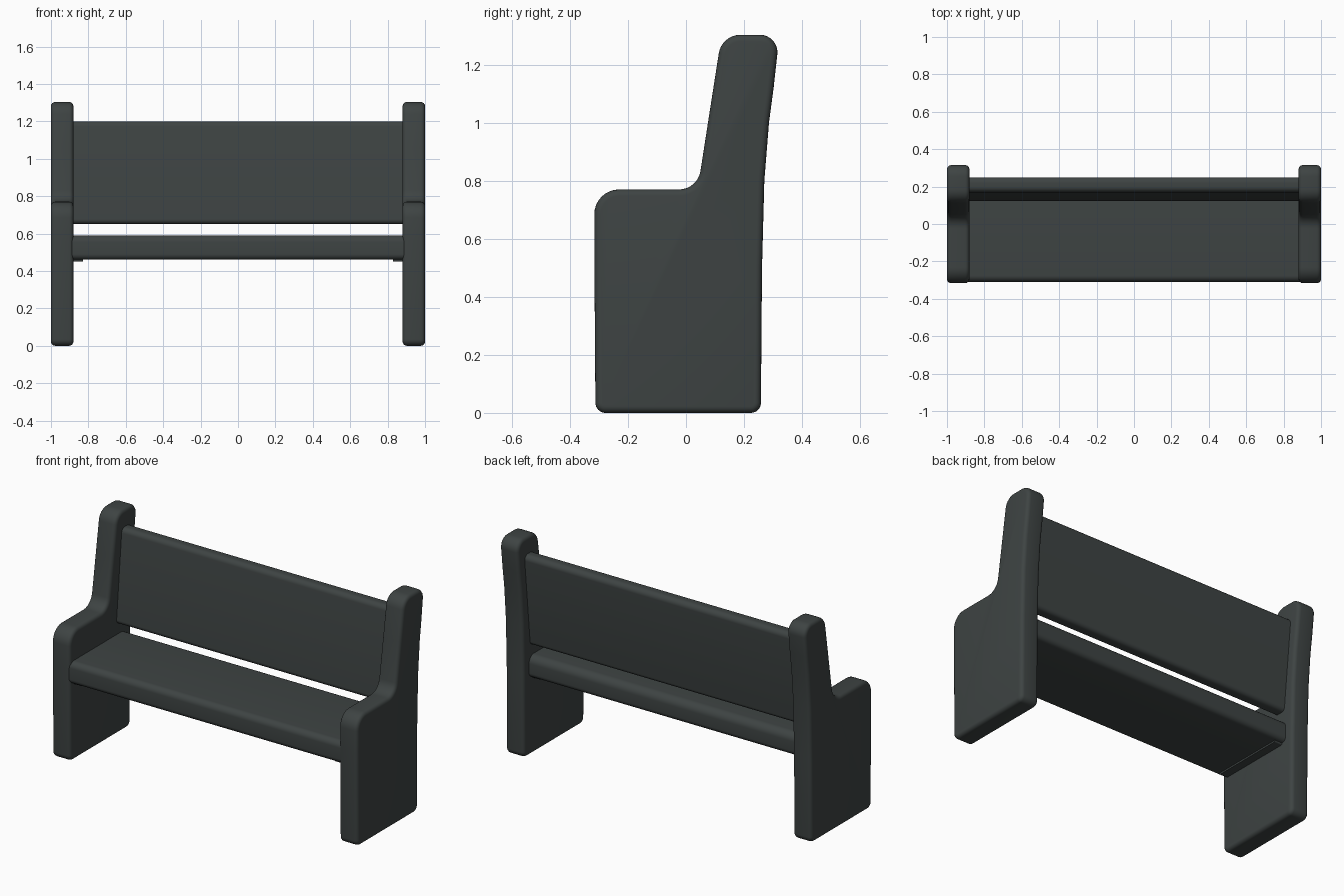
import bpy, bmesh, math
from mathutils import Vector

cube = bpy.data.objects.get("Cube")
if cube:
    bpy.data.objects.remove(cube, do_unlink=True)

# One dark grey-green paint for the whole bench
COLOUR = (0.048, 0.057, 0.056, 1.0)
paint = bpy.data.materials.new("dark_slate")
paint.use_nodes = True
paint.diffuse_color = COLOUR
shader = paint.node_tree.nodes["Principled BSDF"]
shader.inputs["Base Color"].default_value = COLOUR
shader.inputs["Roughness"].default_value = 0.7


def rounded(corners, steps=8):
    """Turn (y, z, radius) corners into an outline with smooth fillets."""
    outline = []
    for i, (y, z, radius) in enumerate(corners):
        here = Vector((y, z))
        if radius == 0:
            outline.append(here)
            continue
        a = (Vector(corners[i - 1][:2]) - here).normalized()
        b = (Vector(corners[(i + 1) % len(corners)][:2]) - here).normalized()
        half = a.angle(b) / 2
        reach = radius / math.tan(half)
        centre = here + (a + b).normalized() * radius / math.sin(half)
        start, end = here + a * reach - centre, here + b * reach - centre
        sweep = start.angle(end)
        for k in range(steps + 1):
            t = k / steps
            outline.append(centre + (start * math.sin((1 - t) * sweep)
                                     + end * math.sin(t * sweep)) / math.sin(sweep))
    return outline


def extrude_part(name, corners, x0, x1, rim=0):
    """Extrude an outline along x, optionally rounding the end rims."""
    bm = bmesh.new()
    outline = rounded(corners)
    face = bm.faces.new([bm.verts.new((x0, p.x, p.y)) for p in outline])
    moved = bmesh.ops.extrude_face_region(bm, geom=[face])["geom"]
    bmesh.ops.translate(bm, vec=(x1 - x0, 0, 0),
                        verts=[v for v in moved if isinstance(v, bmesh.types.BMVert)])
    bmesh.ops.recalc_face_normals(bm, faces=bm.faces)
    if rim:
        edges = [e for e in bm.edges if abs(e.verts[0].co.x - e.verts[1].co.x) < 1e-5]
        bmesh.ops.bevel(bm, geom=edges, offset=rim, segments=4, profile=0.5,
                        affect='EDGES', clamp_overlap=True)
    mesh = bpy.data.meshes.new(name)
    bm.to_mesh(mesh)
    bm.free()
    mesh.materials.append(paint)
    obj = bpy.data.objects.new(name, mesh)
    bpy.context.collection.objects.link(obj)
    bpy.ops.object.select_all(action='DESELECT')
    obj.select_set(True)
    bpy.context.view_layer.objects.active = obj
    bpy.ops.object.shade_smooth_by_angle(angle=math.radians(40))


# Outlines in the side plane: y, z, corner radius
end_panel = [
    (-0.312, 0.0, 0.035), (0.258, 0.0, 0.035), (0.262, 0.5, 0), (0.27, 0.8, 0),
    (0.286, 1.0, 0), (0.302, 1.12, 0), (0.322, 1.303, 0.06), (0.123, 1.303, 0.075),
    (0.085, 1.06, 0), (0.04, 0.77, 0.075), (-0.316, 0.77, 0.085), (-0.316, 0.56, 0),
]
seat = [(-0.31, 0.46, 0.03), (0.21, 0.46, 0.03), (0.21, 0.59, 0.045), (-0.31, 0.59, 0.035)]
backrest = [(0.12, 0.65, 0.025), (0.198, 0.65, 0.025), (0.253, 1.2, 0.03), (0.172, 1.2, 0.03)]
cleat = [(-0.28, 0.45, 0.008), (0.18, 0.45, 0.008), (0.18, 0.48, 0), (-0.28, 0.48, 0)]

# Solid end panels and the cleats that carry the seat
for side, sign in (("left", 1), ("right", -1)):
    extrude_part(side + "_end_panel", end_panel, sign * 0.88, sign * 1.0, rim=0.022)
    extrude_part(side + "_seat_cleat", cleat, sign * 0.83, sign * 0.9)

# Long boards between the end panels
extrude_part("seat", seat, -0.9, 0.9)
extrude_part("backrest", backrest, -0.9, 0.9)
